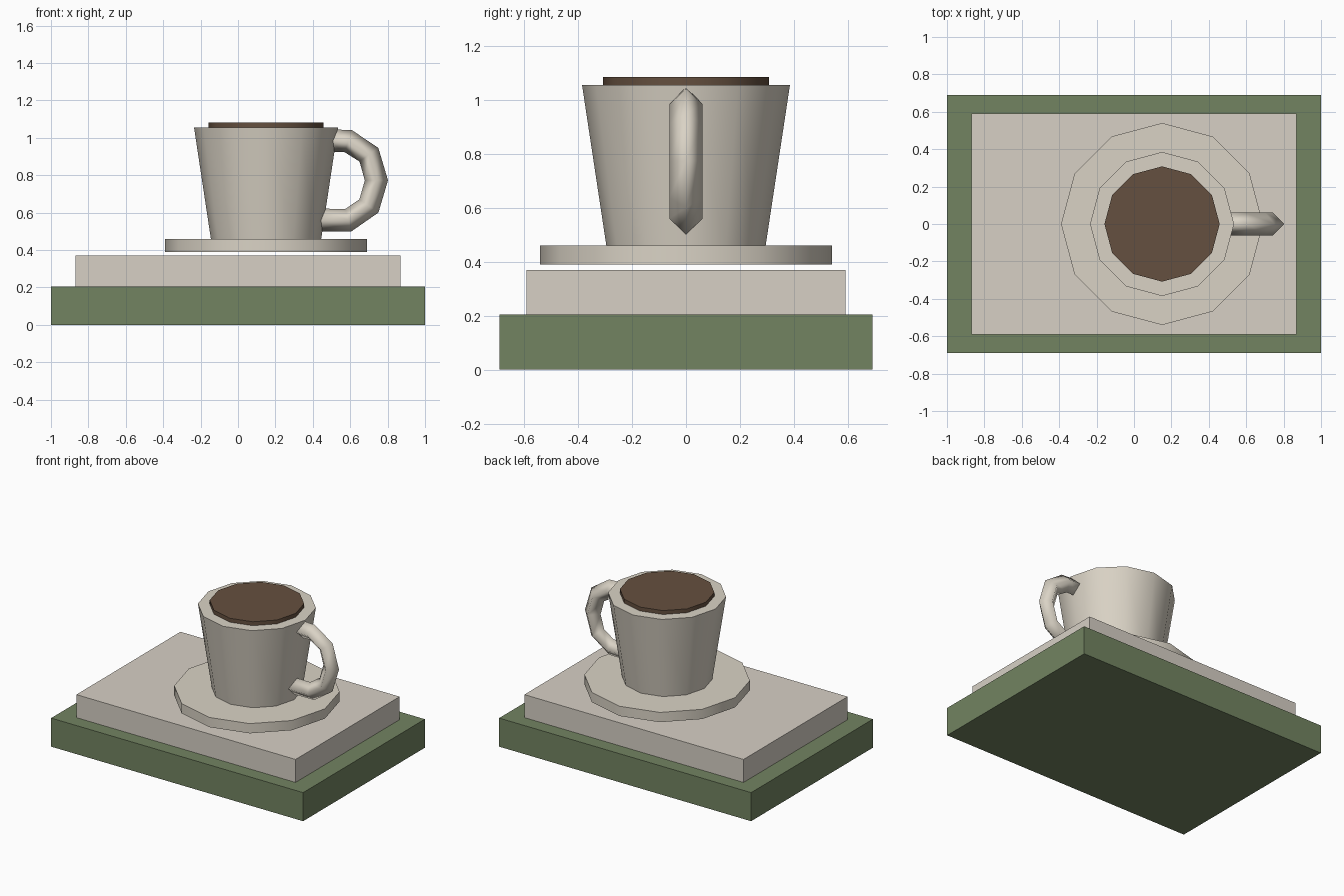
import bpy, bmesh, math
from mathutils import Vector, Matrix

if "Cube" in bpy.data.objects:
    bpy.data.objects.remove(bpy.data.objects["Cube"])

CUP_X = 0.15


def material(name, rgb):
    m = bpy.data.materials.new(name)
    m.diffuse_color = (*rgb, 1)
    m.use_nodes = True
    m.node_tree.nodes["Principled BSDF"].inputs["Base Color"].default_value = m.diffuse_color
    return m


green = material("green", (0.17, 0.23, 0.12))
paper = material("paper", (0.68, 0.63, 0.56))
ceramic = material("ceramic", (0.70, 0.65, 0.56))
brown = material("coffee_brown", (0.13, 0.08, 0.05))


def finish(name, bm, mat, smooth_angle=None):
    bmesh.ops.recalc_face_normals(bm, faces=bm.faces)
    me = bpy.data.meshes.new(name)
    bm.to_mesh(me)
    bm.free()
    me.materials.append(mat)
    ob = bpy.data.objects.new(name, me)
    bpy.context.collection.objects.link(ob)
    if smooth_angle:
        bpy.context.view_layer.objects.active = ob
        ob.select_set(True)
        bpy.ops.object.shade_smooth_by_angle(angle=math.radians(smooth_angle))
        ob.select_set(False)
    return ob


def slab(name, hx, hy, z0, z1, mat):
    bm = bmesh.new()
    bmesh.ops.create_cube(bm, size=1, matrix=Matrix.Translation((0, 0, (z0 + z1) / 2))
                          @ Matrix.Diagonal((2 * hx, 2 * hy, z1 - z0, 1)))
    return finish(name, bm, mat)


def disc(name, r0, r1, z0, z1, mat):
    # twelve-sided (tapered) cylinder with corners on the axes
    bm = bmesh.new()
    bmesh.ops.create_cone(bm, cap_ends=True, segments=12, radius1=r0, radius2=r1,
                          depth=z1 - z0,
                          matrix=Matrix.Translation((CUP_X, 0, (z0 + z1) / 2)))
    return finish(name, bm, mat, 40)


def diamond_tube(name, path, r, mat):
    # four-sided tube swept along a path in the xz plane
    pts = [Vector((x, 0, z)) for x, z in path]
    bm = bmesh.new()
    rings = []
    for i, p in enumerate(pts):
        t = (pts[min(i + 1, len(pts) - 1)] - pts[max(i - 1, 0)]).normalized()
        n = Vector((t.z, 0, -t.x))
        s = Vector((0, 1, 0))
        rings.append([bm.verts.new(p + d * r) for d in (n, s, -n, -s)])
    for a, b in zip(rings, rings[1:]):
        for k in range(4):
            bm.faces.new((a[k], a[(k + 1) % 4], b[(k + 1) % 4], b[k]))
    bm.faces.new(rings[0])
    bm.faces.new(rings[-1])
    for f in bm.faces:
        f.smooth = True
    return finish(name, bm, mat)


# stacked slabs
slab("lower_book", 1.0, 0.69, 0.0, 0.205, green)
slab("upper_book", 0.87, 0.59, 0.205, 0.37, paper)

# cup, saucer and drink
disc("saucer", 0.54, 0.54, 0.39, 0.46, ceramic)
disc("cup", 0.295, 0.385, 0.46, 1.055, ceramic)
disc("coffee", 0.308, 0.308, 1.03, 1.083, brown)

# handle
diamond_tube("handle", [(0.48, 0.985), (0.59, 0.982), (0.70, 0.91), (0.74, 0.773),
                        (0.70, 0.636), (0.59, 0.56), (0.42, 0.56)], 0.062, ceramic)
